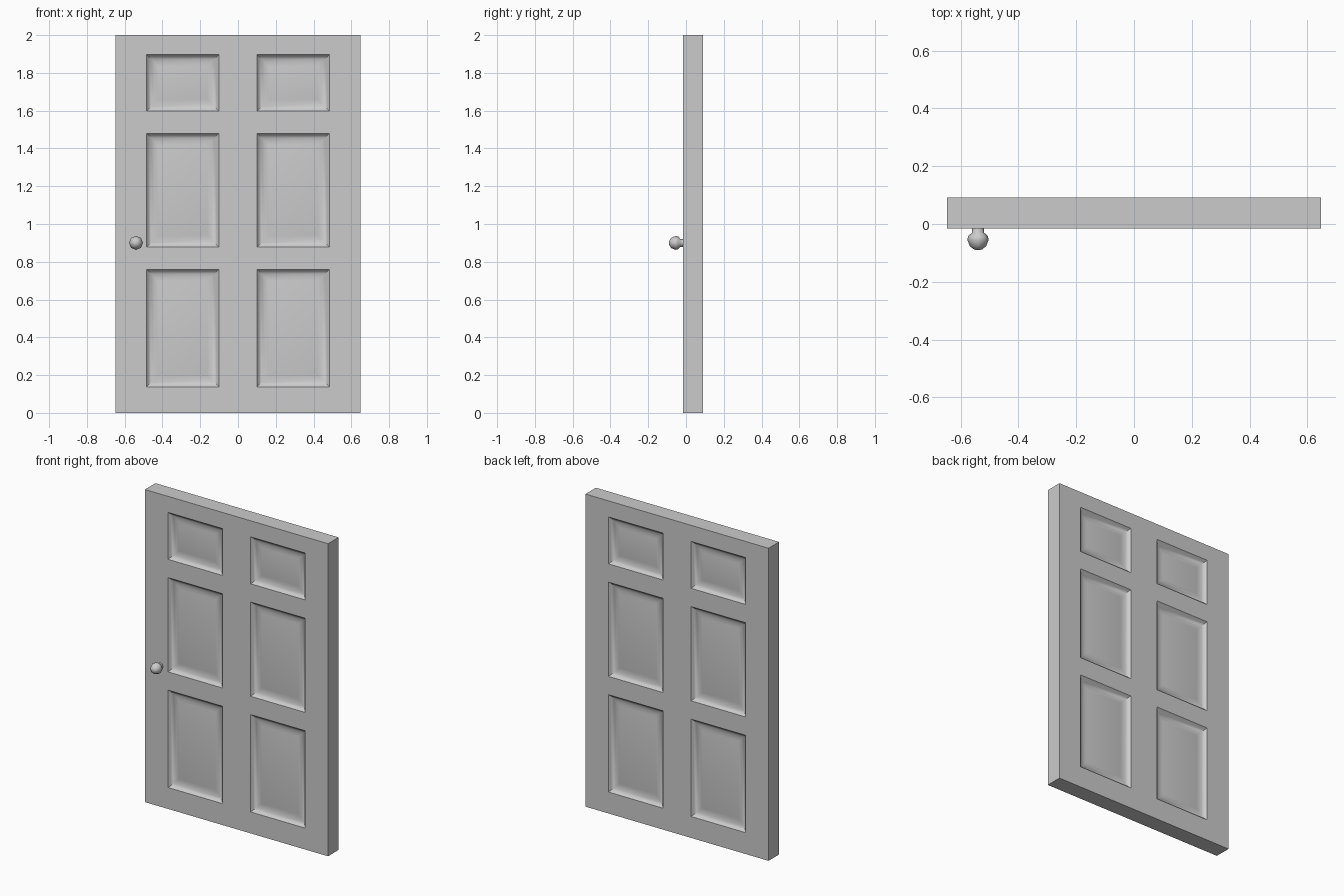
import bpy, bmesh, math
from mathutils import Vector

if "Cube" in bpy.data.objects:
    bpy.data.objects.remove(bpy.data.objects["Cube"])


def make_object(name, bm, angle):
    bmesh.ops.recalc_face_normals(bm, faces=bm.faces[:])
    mesh = bpy.data.meshes.new(name)
    bm.to_mesh(mesh)
    bm.free()
    ob = bpy.data.objects.new(name, mesh)
    bpy.context.collection.objects.link(ob)
    bpy.ops.object.select_all(action='DESELECT')
    ob.select_set(True)
    bpy.context.view_layer.objects.active = ob
    bpy.ops.object.shade_smooth_by_angle(angle=math.radians(angle))
    return ob


# Door slab, cut into a grid of stiles, rails and panels
FRONT, BACK = -0.015, 0.091
PANEL_X = [(-0.485, -0.10), (0.10, 0.485)]
PANEL_Z = [(0.137, 0.76), (0.877, 1.48), (1.597, 1.897)]

bm = bmesh.new()
bmesh.ops.create_cube(bm, size=1)
for v in bm.verts:
    v.co = Vector((v.co.x * 1.296,
                   FRONT if v.co.y < 0 else BACK,
                   (v.co.z + 0.5) * 2))


def cut(axis, position):
    normal = Vector((0, 0, 0))
    normal[axis] = 1
    geom = bm.verts[:] + bm.edges[:] + bm.faces[:]
    bmesh.ops.bisect_plane(bm, geom=geom, dist=1e-5,
                           plane_co=normal * position, plane_no=normal)


for axis, spans in ((0, PANEL_X), (2, PANEL_Z)):
    for span in spans:
        for position in span:
            cut(axis, position)
bm.normal_update()


def inside(value, spans):
    return any(a < value < b for a, b in spans)


panels = []
for f in bm.faces:
    c = f.calc_center_median()
    if abs(f.normal.y) > 0.9 and inside(c.x, PANEL_X) and inside(c.z, PANEL_Z):
        panels.append(f)

# Coved moulding sunk into both sides, with a slightly raised field
for width, depth in ((0.010, -0.012), (0.014, -0.009), (0.020, -0.004), (0.018, 0.003)):
    bmesh.ops.inset_individual(bm, faces=panels, thickness=width, depth=depth,
                               use_even_offset=True)
    bm.normal_update()
make_object("door_slab", bm, 30)

# Door knob: stem and faceted ball turned around the y axis
KNOB_X, KNOB_Z = -0.54, 0.90
profile = [(0.021, -0.010), (0.021, -0.030), (0.034, -0.042), (0.037, -0.055),
           (0.028, -0.077), (0.014, -0.088), (0.0, -0.091)]
bm = bmesh.new()
verts = [bm.verts.new((KNOB_X + r, y, KNOB_Z)) for r, y in profile]
edges = [bm.edges.new(pair) for pair in zip(verts, verts[1:])]
bmesh.ops.spin(bm, geom=verts + edges, cent=(KNOB_X, 0, KNOB_Z), axis=(0, 1, 0),
               angle=2 * math.pi, steps=8)
bmesh.ops.remove_doubles(bm, verts=bm.verts[:], dist=1e-4)
make_object("door_knob", bm, 50)
